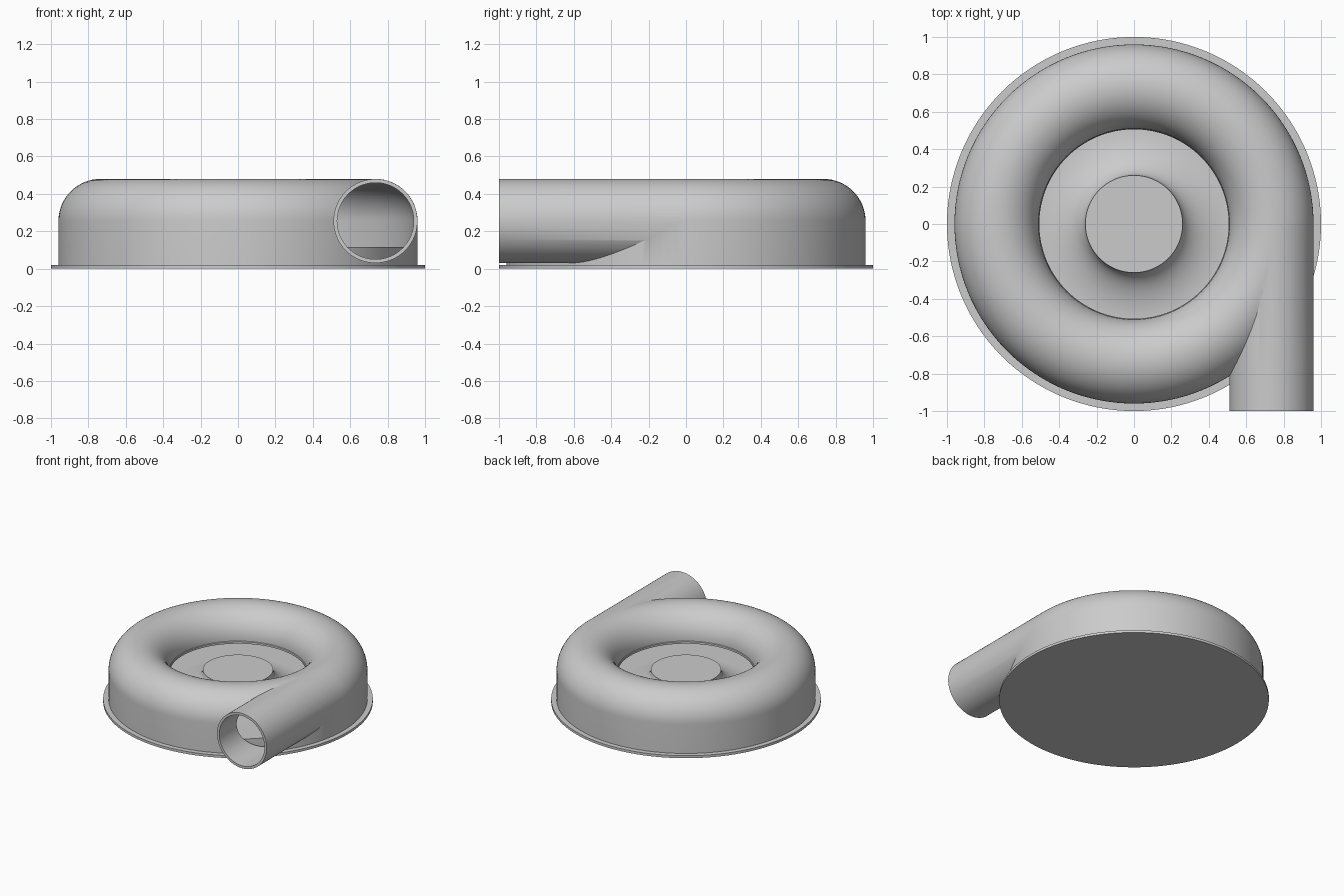
import bpy, bmesh
from math import pi, sin, cos, radians
from mathutils import Matrix, Vector

cube = bpy.data.objects.get("Cube")
if cube:
    bpy.data.objects.remove(cube, do_unlink=True)

SEG = 128
TUBE_R, TUBE_Z = 0.735, 0.255   # centre of the volute tube

grey = bpy.data.materials.new("cast_grey")
grey.use_nodes = True
grey.diffuse_color = (0.6, 0.6, 0.6, 1)
grey.node_tree.nodes["Principled BSDF"].inputs["Base Color"].default_value = (0.6, 0.6, 0.6, 1)


def finish(name, bm):
    bmesh.ops.recalc_face_normals(bm, faces=bm.faces)
    mesh = bpy.data.meshes.new(name)
    bm.to_mesh(mesh)
    bm.free()
    mesh.materials.append(grey)
    obj = bpy.data.objects.new(name, mesh)
    bpy.context.collection.objects.link(obj)
    return obj


def revolve(name, profile):
    """Closed solid spun about z from an (r, z) profile that starts and ends on the axis."""
    bm = bmesh.new()
    verts = [bm.verts.new((r, 0, z)) for r, z in profile]
    edges = [bm.edges.new(pair) for pair in zip(verts, verts[1:])]
    bmesh.ops.spin(bm, geom=verts + edges, cent=(0, 0, 0), axis=(0, 0, 1),
                   angle=2 * pi, steps=SEG, use_merge=True)
    bmesh.ops.remove_doubles(bm, verts=bm.verts, dist=1e-5)
    return finish(name, bm)


def tube_solid(name, radius, y0, y1):
    bm = bmesh.new()
    place = Matrix.Translation((TUBE_R, (y0 + y1) / 2, TUBE_Z)) @ Matrix.Rotation(pi / 2, 4, 'X')
    bmesh.ops.create_cone(bm, cap_ends=True, segments=96, radius1=radius, radius2=radius,
                          depth=y1 - y0, matrix=place)
    return finish(name, bm)


def arc(radius, steps=32):
    """Upper half of the tube section, from the outside inwards."""
    return [(TUBE_R + radius * cos(pi * i / steps), TUBE_Z + radius * sin(pi * i / steps))
            for i in range(steps + 1)]


def combine(target, tool, operation):
    mod = target.modifiers.new(operation.title(), 'BOOLEAN')
    mod.operation, mod.solver, mod.object = operation, 'EXACT', tool
    bpy.context.view_layer.objects.active = target
    bpy.ops.object.modifier_apply(modifier=mod.name)
    bpy.data.objects.remove(tool, do_unlink=True)


def smooth(obj):
    bpy.ops.object.select_all(action='DESELECT')
    obj.select_set(True)
    bpy.context.view_layer.objects.active = obj
    bpy.ops.object.shade_smooth_by_angle(angle=radians(30))


# Volute housing with its tangential outlet pipe
housing = revolve("volute_housing", [(0, 0.015), (0.96, 0.015)] + arc(0.225) + [(0.505, 0.25), (0, 0.25)])
combine(housing, tube_solid("outlet_pipe", 0.2245, -1.0, 0.0), 'UNION')

# Hollow chamber, round inlet and pipe bore
chamber = [(0, 0.03), (0.94, 0.03)] + arc(0.205) + [(0.53, 0.235), (0.506, 0.235), (0.506, 0.3), (0, 0.3)]
combine(housing, revolve("chamber_cutter", chamber), 'DIFFERENCE')
combine(housing, tube_solid("bore_cutter", 0.2045, -1.1, 0.0), 'DIFFERENCE')
smooth(housing)

# Thin mounting flange that closes the bottom
smooth(revolve("base_flange", [(0, 0), (1, 0), (1, 0.02), (0, 0.02)]))

# Raised floor flaring up into the central hub
flare = [(0.52 - 0.26 * sin(a), 0.26 - 0.145 * cos(a))
         for a in (pi / 2 * i / 16 for i in range(17))]
smooth(revolve("hub_and_floor", [(0, 0.025), (0.91, 0.025), (0.91, 0.115)] + flare + [(0, 0.26)]))
